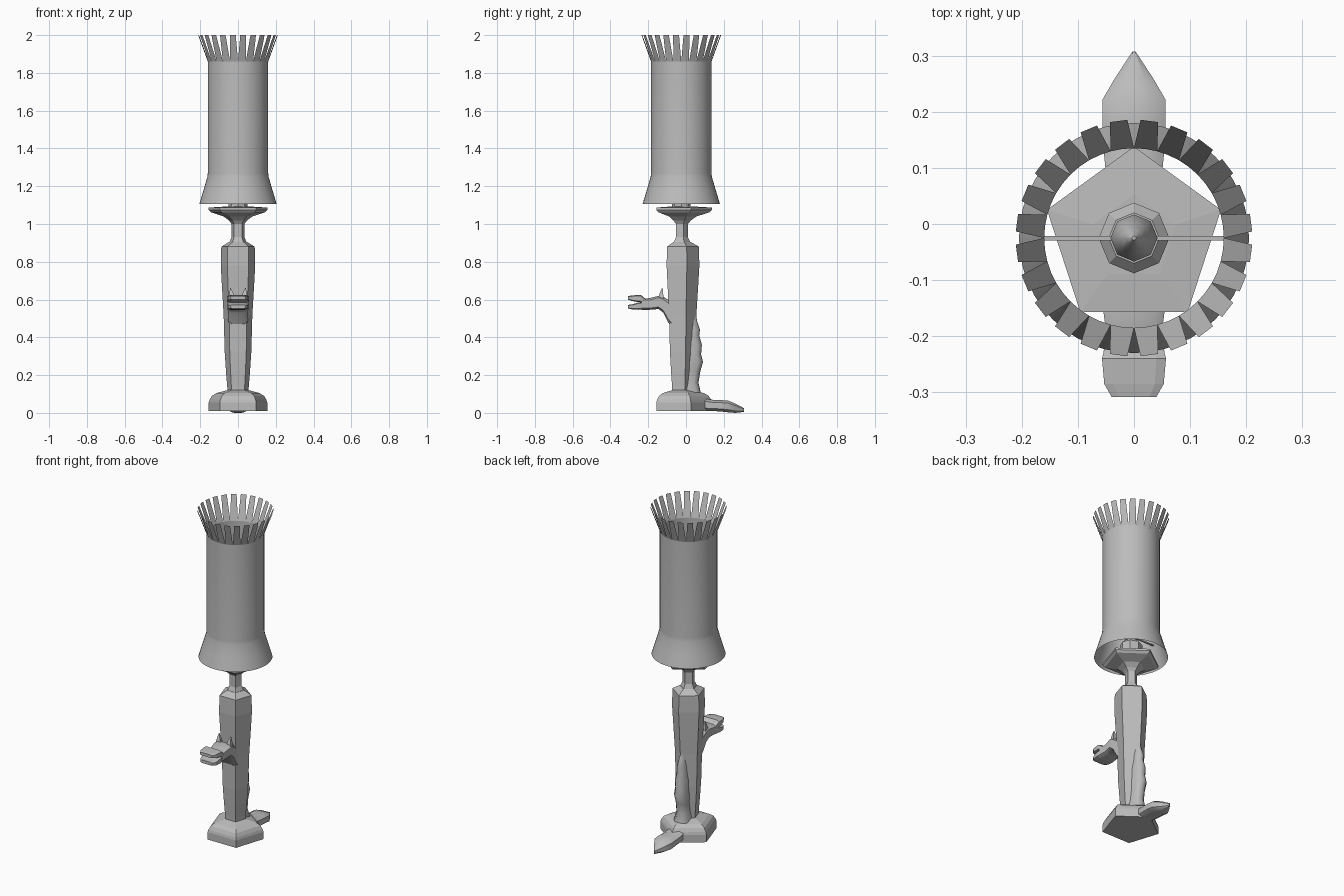
import bpy, bmesh, math
from math import sin, cos, pi
from mathutils import Vector

cube = bpy.data.objects.get("Cube")
if cube:
    bpy.data.objects.remove(cube)

CY = -0.025  # lamp axis

grey = bpy.data.materials.new("plain_grey")
grey.use_nodes = True
grey.diffuse_color = (0.5, 0.5, 0.5, 1)
grey.node_tree.nodes["Principled BSDF"].inputs["Base Color"].default_value = (0.5, 0.5, 0.5, 1)


def finish(name, bm, smooth=None, recalc=True):
    bmesh.ops.remove_doubles(bm, verts=bm.verts, dist=1e-5)
    if recalc:
        bmesh.ops.recalc_face_normals(bm, faces=bm.faces)
    me = bpy.data.meshes.new(name)
    bm.to_mesh(me)
    bm.free()
    me.materials.append(grey)
    ob = bpy.data.objects.new(name, me)
    bpy.context.collection.objects.link(ob)
    if smooth:
        bpy.ops.object.select_all(action='DESELECT')
        ob.select_set(True)
        bpy.context.view_layer.objects.active = ob
        bpy.ops.object.shade_smooth_by_angle(angle=math.radians(smooth))
    return ob


def loft(name, rings, smooth=None, caps=True):
    """Skin a list of rings of points that all have the same count."""
    bm = bmesh.new()
    vs = [[bm.verts.new(p) for p in ring] for ring in rings]
    n = len(vs[0])
    for a, b in zip(vs, vs[1:]):
        for i in range(n):
            j = (i + 1) % n
            bm.faces.new((a[i], a[j], b[j], b[i]))
    if caps:
        bm.faces.new(vs[0])
        bm.faces.new(vs[-1])
    return finish(name, bm, smooth)


def polygon(r, z, sides):
    # one corner points to the back
    return [(r * sin(2 * pi * i / sides), CY + r * cos(2 * pi * i / sides), z)
            for i in range(sides)]


def turned(name, profile, sides, smooth=None, caps=True):
    return loft(name, [polygon(r, z, sides) for r, z in profile], smooth, caps)


def chamfered(y, w, lo, hi, c=0.3):
    # eight-cornered section across the y axis
    m, h = (lo + hi) / 2, (hi - lo) / 2
    k = 1 - c
    return [(x * w, y, m + z * h) for x, z in
            ((k, -1), (1, -k), (1, k), (k, 1), (-k, 1), (-1, k), (-1, -k), (-k, -1))]


def sections(name, rows, smooth=None, c=0.3):
    return loft(name, [chamfered(*row, c) for row in rows], smooth)


# Five-sided foot, post and dish
turned("base_foot", [(.163, .01), (.163, .055), (.158, .07), (.145, .09),
                     (.12, .105), (.06, .12)], 5)
turned("post", [(.058, .1), (.06, .14), (.067, .22), (.074, .32), (.077, .42), (.08, .52),
                (.09, .68), (.096, .78), (.093, .88), (.05, .905)], 5)
turned("neck_and_dish", [(.05, .9), (.035, .93), (.035, 1.0), (.05, 1.018), (.08, 1.04),
                         (.15, 1.062), (.163, 1.075), (.163, 1.087), (.078, 1.092)], 5)

# Socket and bulb hidden in the shade
turned("socket", [(.05, 1.085), (.05, 1.11), (.063, 1.13), (.063, 1.18), (.045, 1.2)], 8)
turned("bulb", [(.03, 1.2), (.042, 1.25), (.042, 1.29), (.03, 1.35), (.015, 1.39), (.004, 1.41)],
       8, 50)

# Thin rod that carries the shade
sections("shade_rod", [(-.004, .162, 1.236, 1.244), (.004, .162, 1.236, 1.244)]
         ).location.y = CY

# Open round shade with a crown of flared strips
turned("shade", [(.205, 1.105), (.183, 1.178), (.162, 1.25), (.16, 1.27), (.16, 1.86)],
       48, 40, caps=False)
STRIPS = 24
bm = bmesh.new()
for i in range(STRIPS):
    mid = 2 * pi * (i + .5) / STRIPS

    def point(r, a, z):
        return bm.verts.new((r * sin(mid + a), CY + r * cos(mid + a), z))
    low, top = pi / STRIPS, .075
    bm.faces.new((point(.16, low, 1.86), point(.16, 0, 1.86), point(.16, -low, 1.86),
                  point(.211, -top, 2.0), point(.211, top, 2.0)))
finish("shade_crown", bm, recalc=False)

# Creature head on the front: neck, upper jaw, lower jaw, ears
sections("creature_neck", [(-.05, .05, .42, .58), (-.095, .052, .48, .6), (-.12, .054, .53, .615),
                           (-.145, .056, .55, .62), (-.19, .05, .546, .608),
                           (-.235, .055, .546, .604)], 35)
sections("upper_jaw", [(-.21, .05, .575, .6), (-.24, .057, .585, .625),
                       (-.285, .053, .592, .622), (-.308, .04, .6, .618)])
sections("lower_jaw", [(-.21, .05, .55, .59), (-.25, .055, .546, .585),
                       (-.285, .052, .548, .575), (-.306, .04, .553, .572)])
for side, label in ((1, "left"), (-1, "right")):
    base = [(.018, -.15), (.052, -.15), (.052, -.115), (.018, -.115)]
    loft(label + "_ear", [[(side * x, y, .59) for x, y in base],
                          [(side * (.036 + (x - .036) * .6), y * .5 - .064, .635) for x, y in base],
                          [(side * (.04 + (x - .036) * .1), y * .1 - .112, .662) for x, y in base]])

# Wavy spine down the back of the post: (height, half width, back edge)
spine = [(.54, .012, .05), (.49, .02, .058), (.44, .027, .074), (.41, .028, .07), (.36, .034, .084),
         (.31, .034, .08), (.27, .036, .09), (.22, .034, .076), (.16, .036, .066), (.1, .045, .08)]
loft("spine", [[(w, .0, z), (w, y - .025, z), (w * .5, y - .005, z), (0, y, z),
                (-w * .5, y - .005, z), (-w, y - .025, z), (-w, .0, z)] for z, w, y in spine], 50)

# Pointed tail resting on the ground behind the foot
sections("tail", [(.04, .045, .012, .1), (.09, .05, .01, .08), (.13, .054, .01, .07),
                  (.18, .056, .008, .068), (.222, .056, .003, .065), (.26, .034, 0, .05),
                  (.307, .003, .005, .025)], 35, .45)
